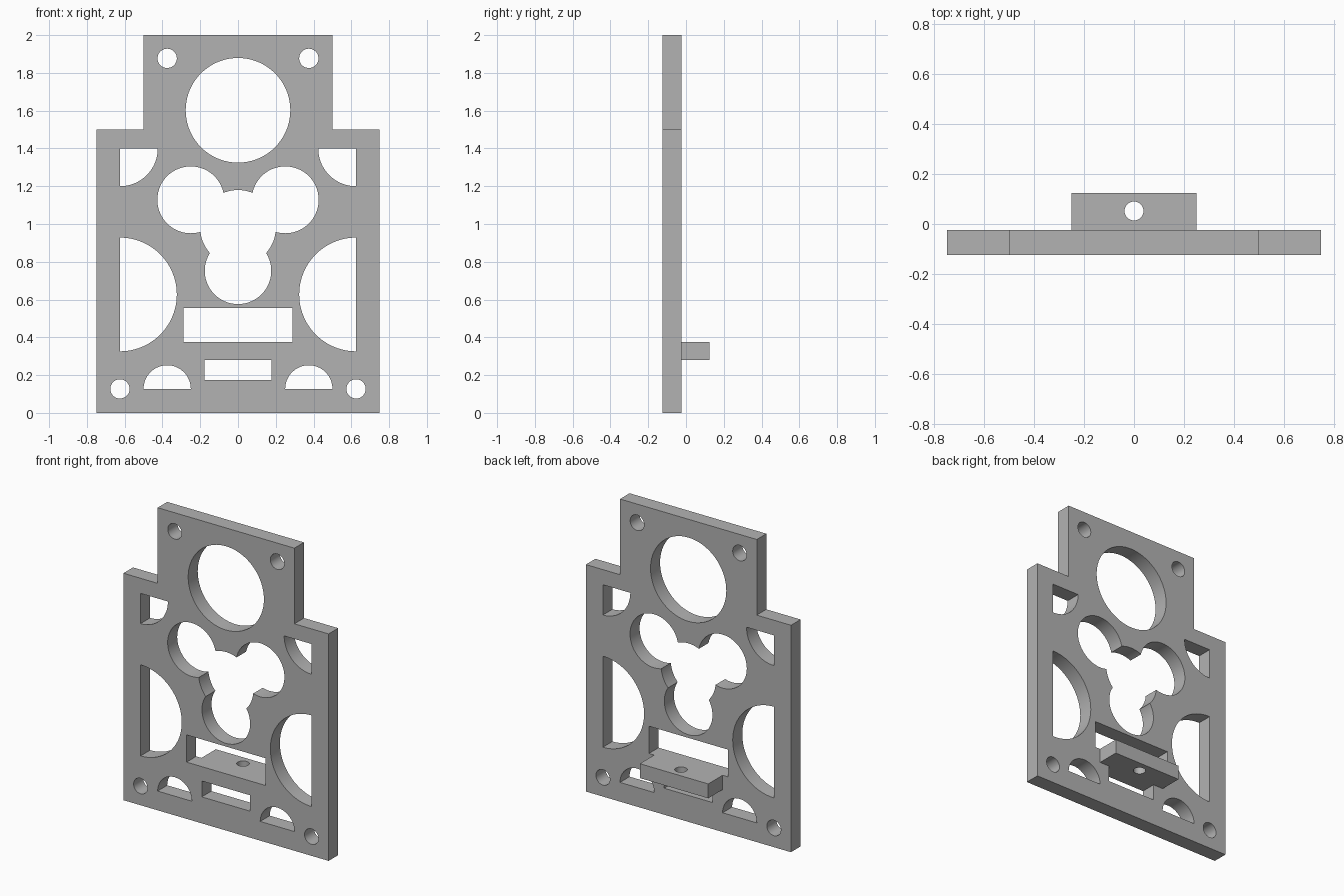
import bpy, bmesh
from math import sin, cos, radians
from mathutils import Vector

cube = bpy.data.objects.get("Cube")
if cube:
    bpy.data.objects.remove(cube, do_unlink=True)

grey = bpy.data.materials.new("plain grey")
grey.use_nodes = True
colour = (0.45, 0.45, 0.45, 1)
grey.diffuse_color = colour
grey.node_tree.nodes["Principled BSDF"].inputs["Base Color"].default_value = colour

FRONT, BACK, REAR = -0.125, -0.025, 0.125


def prism(name, outline, start, depth):
    """Solid from a planar outline, pushed along depth."""
    bm = bmesh.new()
    face = bm.faces.new([bm.verts.new(Vector(start) + Vector(p)) for p in outline])
    top = bmesh.ops.extrude_face_region(bm, geom=[face])["geom"]
    bmesh.ops.translate(bm, vec=depth, verts=[v for v in top if isinstance(v, bmesh.types.BMVert)])
    bmesh.ops.recalc_face_normals(bm, faces=bm.faces)
    mesh = bpy.data.meshes.new(name)
    bm.to_mesh(mesh)
    bm.free()
    mesh.materials.append(grey)
    obj = bpy.data.objects.new(name, mesh)
    bpy.context.collection.objects.link(obj)
    return obj


def combine(target, other, operation):
    """Apply a boolean and discard the helper."""
    mod = target.modifiers.new("boolean", 'BOOLEAN')
    mod.operation, mod.solver, mod.object = operation, 'EXACT', other
    bpy.context.view_layer.objects.active = target
    bpy.ops.object.modifier_apply(modifier=mod.name)
    bpy.data.objects.remove(other, do_unlink=True)


def arc(x, z, r, a0=0, a1=360, corner=False):
    """Circle, or a sector whose centre may be a corner."""
    full = a1 - a0 == 360
    n = 72 if full else 48
    pts = [(x + r * cos(radians(a0 + (a1 - a0) * i / n)), 0,
            z + r * sin(radians(a0 + (a1 - a0) * i / n))) for i in range(n if full else n + 1)]
    return pts + [(x, 0, z)] if corner else pts


def box(x, z0, z1):
    return [(-x, 0, z0), (x, 0, z0), (x, 0, z1), (-x, 0, z1)]


def mirrored(outline):
    return [outline, [(-x, y, z) for x, y, z in outline]]


# Stepped plate
half = [(0.75, 0, 0), (0.75, 0, 1.5), (0.5, 0, 1.5), (0.5, 0, 2)]
plate = prism("mounting_plate", half + [(-x, y, z) for x, y, z in reversed(half)],
              (0, FRONT, 0), (0, BACK - FRONT, 0))

# Central openings: large bore, trefoil, two slots
holes = [arc(0, 1.602, 0.277), arc(0, 0.98, 0.2), arc(0, 0.752, 0.176),
         box(0.288, 0.375, 0.555), box(0.177, 0.175, 0.28)]
# Paired openings: trefoil lobes, screw holes, quarter, half and small half discs
for outline in (arc(0.25, 1.128, 0.177), arc(0.375, 1.877, 0.051), arc(0.625, 0.127, 0.051),
                arc(0.625, 1.4, 0.2, 180, 270, True), arc(0.625, 0.627, 0.301, 90, 270),
                arc(0.375, 0.127, 0.125, 0, 180)):
    holes += mirrored(outline)
for outline in holes:
    combine(plate, prism("cutter", outline, (0, FRONT - 0.1, 0), (0, 0.4, 0)), 'DIFFERENCE')

# Rear shelf with a vertical hole
shelf = prism("rear_shelf", box(0.25, 0.28, 0.375), (0, BACK, 0), (0, REAR - BACK, 0))
ring = [(x, z, 0) for x, _, z in arc(0, 0.052, 0.038)]
combine(shelf, prism("cutter", ring, (0, 0, 0.2), (0, 0, 0.3)), 'DIFFERENCE')

# Smooth the bores, keep edges sharp
bpy.ops.object.select_all(action='DESELECT')
for obj in (plate, shelf):
    obj.select_set(True)
bpy.context.view_layer.objects.active = plate
bpy.ops.object.shade_smooth_by_angle(angle=radians(30))
